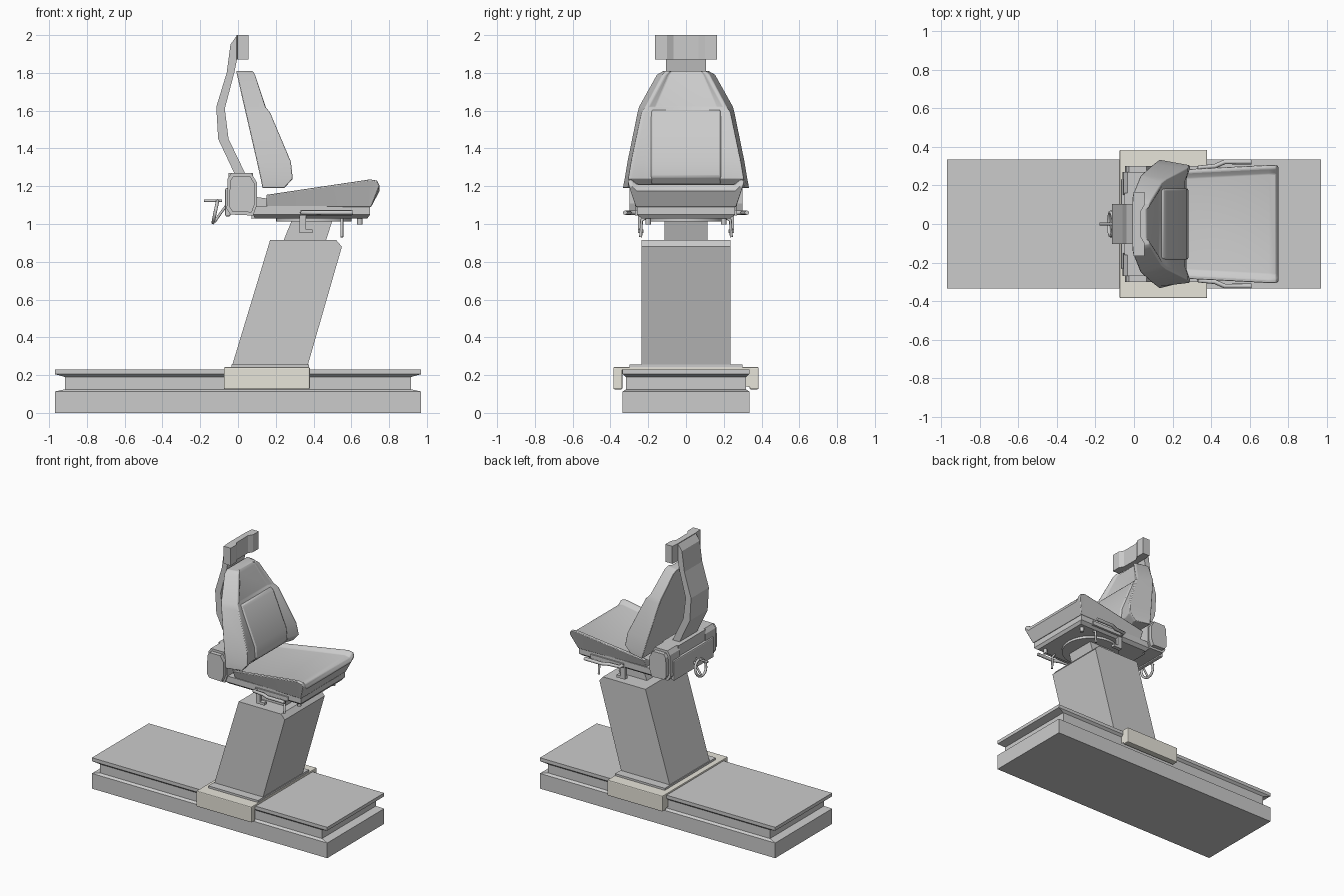
import bpy, bmesh, math
from mathutils import Vector

if "Cube" in bpy.data.objects:
    bpy.data.objects.remove(bpy.data.objects["Cube"])


def finish(name, bm, bevel=0.0, smooth=False):
    bmesh.ops.recalc_face_normals(bm, faces=bm.faces[:])
    me = bpy.data.meshes.new(name)
    bm.to_mesh(me)
    bm.free()
    ob = bpy.data.objects.new(name, me)
    bpy.context.collection.objects.link(ob)
    if bevel:
        mod = ob.modifiers.new("bevel", 'BEVEL')
        mod.width, mod.segments, mod.limit_method = bevel, 2, 'ANGLE'
        mod.angle_limit = math.radians(25)
    if smooth:
        bpy.ops.object.select_all(action='DESELECT')
        ob.select_set(True)
        bpy.context.view_layer.objects.active = ob
        bpy.ops.object.shade_smooth_by_angle(angle=math.radians(35))
    return ob


def loft(name, rings, **kw):
    """Skin a list of equal-length closed rings and cap both ends."""
    bm = bmesh.new()
    rows = [[bm.verts.new(p) for p in r] for r in rings]
    n = len(rows[0])
    for a, b in zip(rows, rows[1:]):
        for i in range(n):
            j = (i + 1) % n
            bm.faces.new((a[i], a[j], b[j], b[i]))
    bm.faces.new(rows[0])
    bm.faces.new(rows[-1])
    return finish(name, bm, **kw)


def prism(name, profile, y0, y1, **kw):
    """Extrude an (x, z) profile along y."""
    return loft(name, [[(x, y, z) for x, z in profile] for y in (y0, y1)], **kw)


def rect(x0, x1, y0, y1, z):
    return [(x0, y0, z), (x1, y0, z), (x1, y1, z), (x0, y1, z)]


def box(name, x0, x1, y0, y1, z0, z1, **kw):
    return loft(name, [rect(x0, x1, y0, y1, z) for z in (z0, z1)], **kw)


def mirrored(half):
    """Close a half outline (y >= 0) with its reflection."""
    return half + [(x, -y, z) for x, y, z in reversed(half)]


def disc(name, x, y, z, r, depth, n=32):
    rings = [[(x + r * math.cos(t * math.tau / n), y + r * math.sin(t * math.tau / n), h)
              for t in range(n)] for h in (z - depth / 2, z + depth / 2)]
    return loft(name, rings, smooth=True)


def tube(name, pts, r, cyclic=False):
    cu = bpy.data.curves.new(name, 'CURVE')
    cu.dimensions = '3D'
    cu.bevel_depth, cu.bevel_resolution, cu.use_fill_caps = r, 2, True
    sp = cu.splines.new('POLY')
    sp.points.add(len(pts) - 1)
    for p, co in zip(sp.points, pts):
        p.co = (*co, 1)
    sp.use_cyclic_u = cyclic
    ob = bpy.data.objects.new(name, cu)
    bpy.context.collection.objects.link(ob)
    return ob


# Floor rail with a groove all round
loft("floor_rail", [rect(-a, a, -b, b, z) for z, a, b in (
    (0, .97, .335), (.113, .97, .335), (.125, .915, .318),
    (.19, .915, .318), (.205, .97, .335), (.23, .97, .335))])

# Beige carriage clasping the rail
beige = bpy.data.materials.new("beige")
beige.diffuse_color = (.80, .78, .70, 1)
beige.use_nodes = True
beige.node_tree.nodes["Principled BSDF"].inputs["Base Color"].default_value = beige.diffuse_color
carriage = loft("carriage", [[(x, y, z) for y, z in (
    (-.385, .125), (-.385, .242), (.385, .242), (.385, .125),
    (.337, .125), (.337, .231), (-.337, .231), (-.337, .125))] for x in (-.075, .38)], bevel=.006)
carriage.data.materials.append(beige)

# Leaning pedestal
box("pedestal_plate", -.035, .375, -.30, .30, .24, .257)
prism("pedestal", [(-.03, .255), (.37, .255), (.55, .88), (.52, .915), (.17, .915)], -.235, .235)
prism("pedestal_neck", [(.24, .91), (.465, .91), (.50, 1.02), (.285, 1.02)], -.115, .115)
disc("swivel_disc", .40, 0, 1.022, .20, .02)

# Seat pan and link to the back
loft("seat_pan", [rect(.09, .685, -.235, .235, 1.03), rect(.08, .70, -.26, .26, 1.05),
                  rect(.08, .70, -.26, .26, 1.095)])
prism("back_link", [(.07, 1.03), (.19, 1.03), (.19, 1.13), (.08, 1.145)], -.20, .20)

# Dished seat cushion, sections running from back to front
loft("seat_cushion", [mirrored([(xb, wb, 1.09), (xt, wr, zr), (xt, wr - .02, zr + .003), (xt, wi, zi)])
                      for xb, xt, wb, wr, zr, wi, zi in (
    (.15, .15, .25, .28, 1.152, .23, 1.14),
    (.69, .70, .265, .308, 1.234, .26, 1.213),
    (.70, .737, .265, .308, 1.227, .26, 1.207),
    (.705, .75, .265, .302, 1.20, .26, 1.18))], bevel=.005, smooth=True)

# Backrest with side bolsters, sections running upward
back = [(1.19, .13, .335, .245, .305, .225),
        (1.24, .12, .325, .29, .305, .272),
        (1.33, .10, .31, .28, .29, .264),
        (1.59, .04, .257, .17, .235, .157),
        (1.62, .033, .25, .145, .215, .128),
        (1.79, -.005, .155, .09, .125, .077),
        (1.81, -.01, .12, .078, .105, .062)]
loft("backrest", [mirrored([(xb, wb, z), (xf, wf, z), (xf, wf - .02, z), (xc, wf * .8 - .01, z)])
                  for z, xb, wb, xf, wf, xc in back], bevel=.004, smooth=True)

# Padded panel set between the bolsters
prism("back_panel", [(.215, 1.21), (.25, 1.21), (.283, 1.25), (.275, 1.33),
                     (.168, 1.585), (.15, 1.605), (.11, 1.605)], -.185, .185, bevel=.01, smooth=True)

# Bent headrest support and winged headrest
prism("headrest_support", [
    (-.01, 1.26), (-.02, 1.27), (-.105, 1.45), (-.115, 1.62), (-.06, 1.80), (-.04, 1.95),
    (-.005, 2.0), (.0, 2.0), (.0, 1.90), (-.02, 1.80), (-.07, 1.61), (-.05, 1.45),
    (.037, 1.27), (.037, 1.26)], -.105, .105)
loft("headrest", [mirrored([(-.008, .10, z), (-.002, .165, z), (.055, .165, z),
                            (.055, .10, z), (.035, .065, z)]) for z in (1.87, 2.0)])

# Housing behind the seat: faceted side blocks and a middle block
block = [(-.04, 1.05), (-.06, 1.08), (-.055, 1.24), (-.035, 1.27), (.07, 1.27),
         (.10, 1.22), (.10, 1.10), (.08, 1.045)]
for side, s in (("left", 1), ("right", -1)):
    prism("side_block_" + side, block, s * .15, s * .27)
    prism("side_cover_" + side, [(.03 + (x - .03) * .85, 1.155 + (z - 1.155) * .85) for x, z in block],
          s * .27, s * .30)
box("rear_housing", -.05, .08, -.16, .16, 1.05, 1.27)
box("rear_panel", -.068, -.04, -.235, .235, 1.04, 1.19, bevel=.008)

# Rear pull ring
tube("pull_ring", [(-.12 + .012 * math.sin(a), .062 * math.cos(a), 1.065 + .058 * math.sin(a))
                   for a in (i * math.tau / 20 for i in range(20))], .009, True)
tube("ring_stem", [(-.18, 0, 1.123), (-.085, 0, 1.123)], .007)
tube("ring_brace", [(-.125, 0, 1.01), (-.09, 0, 1.06), (-.06, 0, 1.10)], .007)

# Adjusting levers on both sides under the seat
for side, s in (("left", 1), ("right", -1)):
    tube("side_handle_" + side, [(.34, s * .25, 1.06), (.34, s * .295, 1.06),
                                 (.42, s * .30, 1.06), (.47, s * .322, 1.06), (.61, s * .322, 1.06)], .012)
    box("handle_bracket_" + side, .325, .36, s * .23, s * .255, .955, 1.07)
    box("bracket_foot_" + side, .325, .395, s * .225, s * .255, .953, .972)
    box("bracket_arm_" + side, .33, .60, s * .235, s * .27, 1.045, 1.075)
    tube("drop_lever_" + side, [(.55, s * .20, 1.04), (.55, s * .235, 1.02), (.55, s * .24, .93)], .008)
    disc("front_knob_" + side, .645, s * .20, 1.015, .014, .035, 12)
